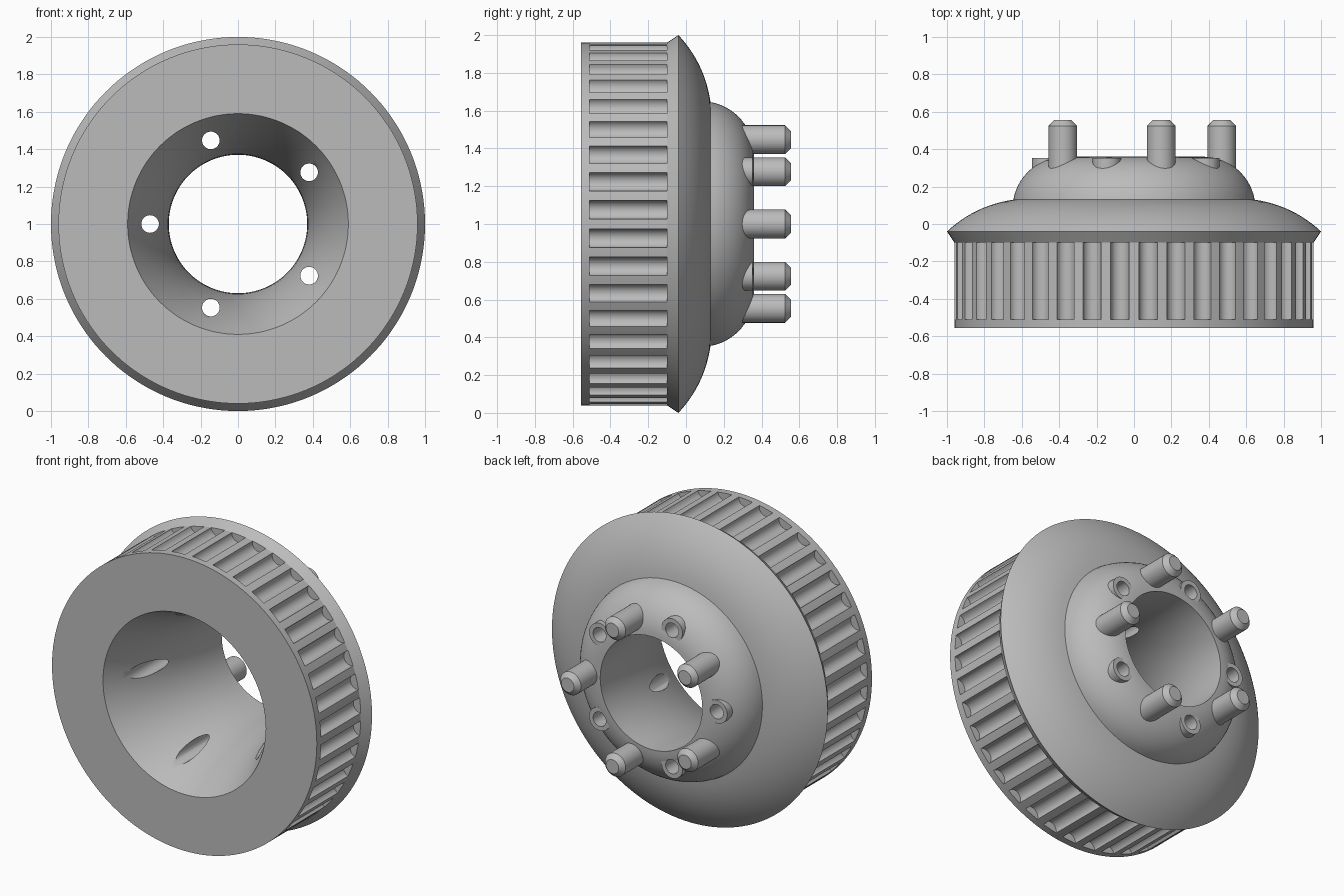
import bpy, bmesh
from math import sin, cos, pi, radians
from mathutils import Matrix, Vector

if "Cube" in bpy.data.objects:
    bpy.data.objects.remove(bpy.data.objects["Cube"])

grey = bpy.data.materials.new("plain grey")
grey.use_nodes = True
grey.diffuse_color = (0.5, 0.5, 0.5, 1)
grey.node_tree.nodes["Principled BSDF"].inputs["Base Color"].default_value = (0.5, 0.5, 0.5, 1)

HUB = Vector((0, 0, 1))
BOLT_R = 0.47


def finish(name, bm):
    bmesh.ops.recalc_face_normals(bm, faces=bm.faces)
    mesh = bpy.data.meshes.new(name)
    bm.to_mesh(mesh)
    bm.free()
    obj = bpy.data.objects.new(name, mesh)
    bpy.context.collection.objects.link(obj)
    mesh.materials.append(grey)
    return obj


def around(radius, angle):
    return HUB + Vector((radius * cos(angle), 0, radius * sin(angle)))


def lathe(bm, profile, centre, steps):
    """Spin a closed (radius, y) profile about the y direction."""
    verts = [bm.verts.new(centre + Vector((r, y, 0))) for r, y in profile]
    edges = [bm.edges.new((verts[i - 1], verts[i])) for i in range(len(verts))]
    bmesh.ops.spin(bm, geom=verts + edges, cent=centre, axis=(0, 1, 0),
                   angle=2 * pi, steps=steps, use_merge=True)
    bmesh.ops.remove_doubles(bm, verts=bm.verts, dist=1e-5)


def rod(bm, centre, radius, y0, y1, chamfer=0, segments=32):
    """Cylinder along y, with an optional chamfer on its back end."""
    turn = Matrix.Rotation(-pi / 2, 4, 'X')
    y_split = y1 - chamfer

    def add(r_front, r_back, a, b):
        place = Matrix.Translation(centre + Vector((0, (a + b) / 2, 0))) @ turn
        return bmesh.ops.create_cone(bm, cap_ends=True, segments=segments, radius1=r_front,
                                     radius2=r_back, depth=b - a, matrix=place)["verts"]
    verts = add(radius, radius, y0, y_split)
    if chamfer:
        cap = [f for f in {f for v in verts for f in v.link_faces}
               if f.calc_center_median().y > y_split - 1e-4]
        new = bmesh.ops.extrude_discrete_faces(bm, faces=cap)["faces"]
        tip = list(new[0].verts)
        bmesh.ops.translate(bm, verts=tip, vec=(0, chamfer, 0))
        middle = centre + Vector((0, y1, 0))
        for v in tip:
            v.co = middle + (v.co - middle) * (1 - chamfer / radius)


def smooth(obj):
    bpy.ops.object.select_all(action='DESELECT')
    obj.select_set(True)
    bpy.context.view_layer.objects.active = obj
    bpy.ops.object.shade_smooth_by_angle(angle=radians(30))


def cut(obj, cutter):
    mod = obj.modifiers.new("cut", 'BOOLEAN')
    mod.operation = 'DIFFERENCE'
    mod.solver = 'EXACT'
    mod.object = cutter
    bpy.context.view_layer.objects.active = obj
    bpy.ops.object.select_all(action='DESELECT')
    obj.select_set(True)
    bpy.ops.object.modifier_apply(modifier=mod.name)


# Pulley body: rim, bulging flange, dome and flared bore
profile = [(0.59, -0.555), (0.96, -0.555), (0.96, -0.1)]
for i in range(13):
    t = i / 12
    a, b, c = (1 - t) ** 2, 2 * t * (1 - t), t * t
    profile.append((a * 1.0 + b * 0.85 + c * 0.645, a * -0.04 + b * 0.10 + c * 0.13))
for i in range(1, 15):
    t = radians(10.3 + (90 - 10.3) * i / 14)
    profile.append((0.37 + 0.28 * cos(t), 0.08 + 0.28 * sin(t)))
for i in range(1, 16):
    t = i / 16
    profile.append((0.37 + 0.22 * t ** 2.2, 0.36 - 0.915 * t))
bm = bmesh.new()
lathe(bm, profile, HUB, 144)
body = finish("pulley_body", bm)

# Raised seats around the bolt holes
bm = bmesh.new()
hole_angles = [radians(36 + 72 * i) for i in range(5)]
for angle in hole_angles:
    rod(bm, around(BOLT_R, angle), 0.076, 0.2, 0.352)
seats = finish("bolt_seats", bm)

# Cutter for the belt grooves
bm = bmesh.new()
for i in range(40):
    rod(bm, around(0.96, 2 * pi * (i + 0.5) / 40), 0.05, -0.51, -0.1, segments=24)
groove_cutter = finish("groove_cutter", bm)

# Cutter for the bolt holes
bm = bmesh.new()
for angle in hole_angles:
    rod(bm, around(BOLT_R, angle), 0.047, -0.7, 0.6)
hole_cutter = finish("hole_cutter", bm)

cut(body, groove_cutter)
cut(body, hole_cutter)
cut(seats, hole_cutter)
for cutter in (groove_cutter, hole_cutter):
    bpy.data.objects.remove(cutter)

# Drive pins between the bolt holes
bm = bmesh.new()
for i in range(5):
    rod(bm, around(BOLT_R, radians(72 * i)), 0.076, 0.2, 0.555, chamfer=0.03)
pins = finish("drive_pins", bm)

for obj in (body, seats, pins):
    smooth(obj)
